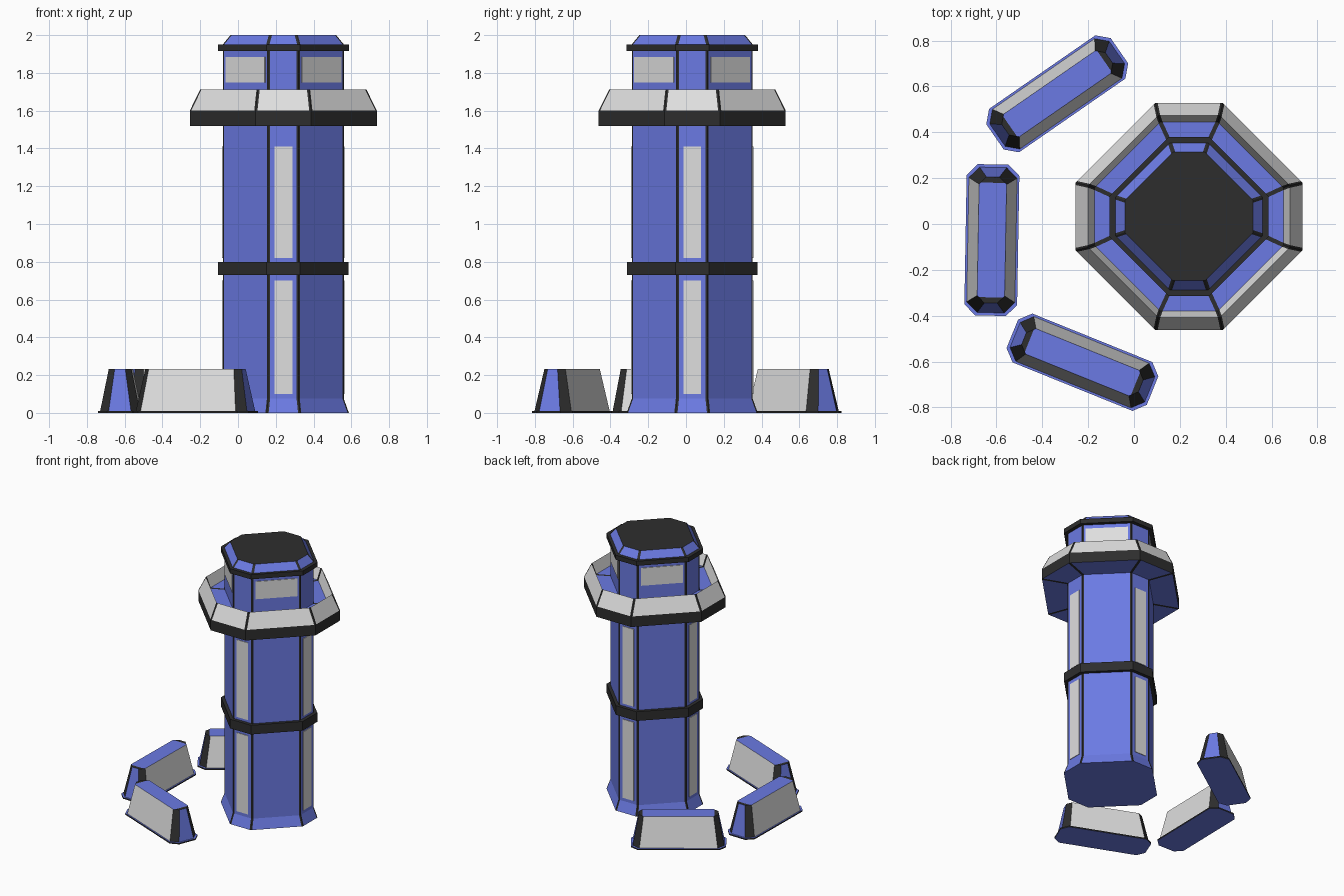
import bpy, bmesh, math
from mathutils import Vector, Matrix

if "Cube" in bpy.data.objects:
    bpy.data.objects.remove(bpy.data.objects["Cube"])


def material(name, rgb):
    m = bpy.data.materials.new(name)
    m.diffuse_color = (*rgb, 1)
    m.use_nodes = True
    m.node_tree.nodes["Principled BSDF"].inputs["Base Color"].default_value = m.diffuse_color
    return m


MATS = [material("blue", (0.147, 0.195, 0.77)),
        material("charcoal", (0.027, 0.027, 0.027)),
        material("light_grey", (0.74, 0.74, 0.74))]
BLUE, BLACK, GREY = 0, 1, 2
TOWER = Vector((0.24, 0.033, 0))


def finish(bm, name, matrix):
    bmesh.ops.recalc_face_normals(bm, faces=bm.faces[:])
    me = bpy.data.meshes.new(name)
    bm.to_mesh(me)
    bm.free()
    for m in MATS:
        me.materials.append(m)
    ob = bpy.data.objects.new(name, me)
    ob.matrix_world = matrix
    bpy.context.collection.objects.link(ob)
    return ob


def octagon(hx, hy, ex, ey):
    """Corners of a box outline with cut corners, counter-clockwise."""
    return [Vector(p) for p in ((hx, -ey), (hx, ey), (ex, hy), (-ex, hy),
                                (-hx, ey), (-hx, -ey), (-ex, -hy), (ex, -hy))]


def tower_part(name, profile, colours, seam=0.01, caps=None):
    """Stack of octagons (half width, half narrow edge, z) with dark corner seams."""
    bm = bmesh.new()
    rings = []
    for half, edge, z in profile:
        c = octagon(half, half, edge, edge)
        ring = []
        for k in range(8):
            a, b, d = c[k - 1], c[k], c[(k + 1) % 8]
            ring += [b + (a - b).normalized() * seam, b, b + (d - b).normalized() * seam]
        rings.append([bm.verts.new((p.x, p.y, z)) for p in ring])
    pairs = list(zip(rings, rings[1:]))
    if caps is None:                       # closed tube
        pairs.append((rings[-1], rings[0]))
    for (lo, hi), col in zip(pairs, colours):
        for i in range(24):
            j = (i + 1) % 24
            f = bm.faces.new((lo[i], lo[j], hi[j], hi[i]))
            f.material_index = col if i % 3 == 2 else BLACK
    if caps:
        for ring, col in zip((rings[0], rings[-1]), caps):
            bm.faces.new(ring).material_index = col
    return finish(bm, name, Matrix.Translation(TOWER))


def plate(name, angle, dist, width, z0, z1):
    """Thin grey panel on a tower face that looks along the given angle."""
    bm = bmesh.new()
    bmesh.ops.create_cube(bm, size=1, matrix=Matrix.Translation((dist, 0, (z0 + z1) / 2))
                          @ Matrix.Diagonal((0.008, width, z1 - z0, 1)))
    for f in bm.faces:
        f.material_index = GREY
    finish(bm, name, Matrix.Translation(TOWER) @ Matrix.Rotation(angle, 4, 'Z'))


# Tower shaft with flared foot
tower_part("shaft", [(0.347, 0.088, 0), (0.32, 0.08, 0.075), (0.32, 0.08, 1.53)],
           [BLUE, BLUE], caps=(BLUE, BLUE))
# Dark belt halfway up
tower_part("shaft_belt", [(0.345, 0.088, 0.73), (0.345, 0.088, 0.80)],
           [BLACK], caps=(BLACK, BLACK))
# Balcony collar: underside, dark wall, sloped parapet, inner wall, floor
tower_part("balcony", [(0.31, 0.078, 1.52), (0.495, 0.147, 1.52), (0.495, 0.147, 1.60),
                       (0.44, 0.135, 1.712), (0.412, 0.125, 1.63), (0.31, 0.078, 1.63)],
           [BLUE, BLACK, GREY, GREY, BLUE, BLUE])
# Lookout room
tower_part("lookout_room", [(0.32, 0.08, 1.525), (0.32, 0.08, 1.925)],
           [BLUE], caps=(BLUE, BLUE))
# Roof: dark eave and sloped cap
tower_part("roof_eave", [(0.347, 0.088, 1.915), (0.347, 0.088, 1.95)],
           [BLACK], caps=(BLACK, BLACK))
tower_part("roof_cap", [(0.325, 0.085, 1.945), (0.28, 0.07, 2.0)],
           [BLUE], caps=(BLUE, BLACK))

# Tall panels on narrow faces, windows on wide diagonal faces
for k in range(4):
    a = k * math.pi / 2
    plate(f"lower_panel_{k}", a, 0.32, 0.095, 0.10, 0.70)
    plate(f"upper_panel_{k}", a, 0.32, 0.095, 0.82, 1.41)
    plate(f"window_{k}", a + math.pi / 4, 0.4 / math.sqrt(2), 0.295, 1.75, 1.885)


def barrier(name, x, y, angle):
    """Low tapered barricade, long along local x."""
    m = Matrix.Translation((x, y, 0)) @ Matrix.Rotation(math.radians(angle), 4, 'Z')

    def loft(levels):
        bm = bmesh.new()
        rings = []
        for hx, hy, cut, z in levels:
            rings.append([bm.verts.new((p.x, p.y, z))
                          for p in octagon(hx, hy, hx - cut, hy - cut)])
        sides = [bm.faces.new((rings[0][i], rings[0][(i + 1) % 8],
                               rings[1][(i + 1) % 8], rings[1][i])) for i in range(8)]
        bm.faces.new(rings[0])
        top = bm.faces.new(rings[1])
        return bm, sides, top

    # foot plate with dark rim
    bm, sides, top = loft([(0.33, 0.115, 0.048, 0), (0.33, 0.115, 0.048, 0.01)])
    for f in sides:
        f.material_index = BLACK
    finish(bm, name + "_foot", m)
    # body: dark cut corners, grey inset panels on the long sides
    bm, sides, top = loft([(0.317, 0.105, 0.046, 0.01), (0.275, 0.06, 0.032, 0.232)])
    for f in sides[1::2]:
        f.material_index = BLACK
    long_sides = [sides[2], sides[6]]
    bmesh.ops.inset_individual(bm, faces=long_sides, thickness=0.016)
    for f in long_sides:
        f.material_index = GREY
    # dark ends of the top face
    for s in (-1, 1):
        tops = [f for f in bm.faces if f.calc_center_median().z > 0.23]
        geom = tops + list({e for f in tops for e in f.edges})
        geom += list({v for f in tops for v in f.verts})
        bmesh.ops.bisect_plane(bm, geom=geom, plane_co=(s * 0.25, 0, 0), plane_no=(1, 0, 0))
    for f in bm.faces:
        c = f.calc_center_median()
        if c.z > 0.23 and abs(c.x) > 0.25:
            f.material_index = BLACK
    finish(bm, name + "_body", m)


# Three barricades around the left side
barrier("left_barrier", -0.62, -0.07, 89)
barrier("back_barrier", -0.335, 0.568, 34.7)
barrier("front_barrier", -0.225, -0.603, -22)
